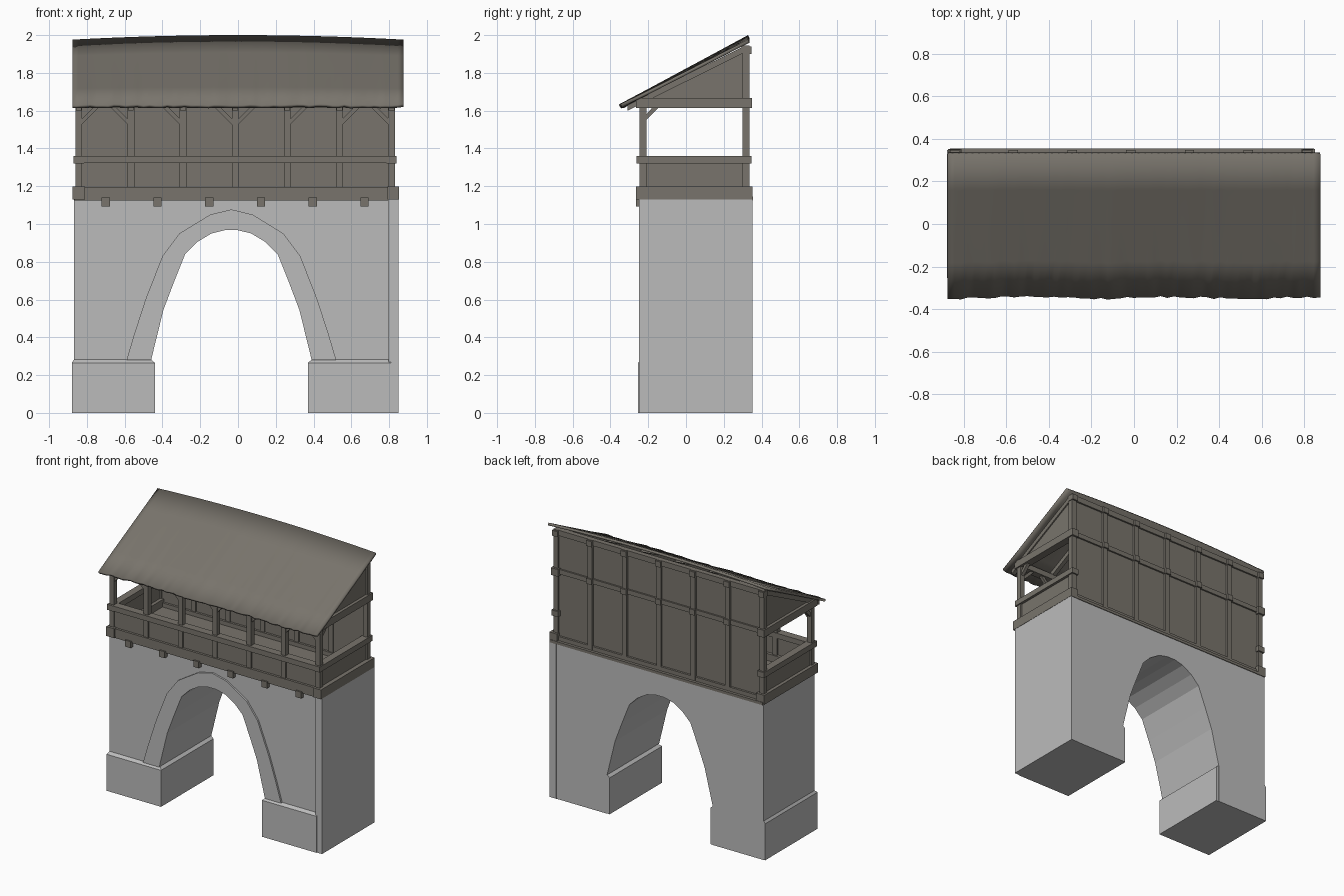
import bpy, bmesh, math, random
from mathutils import Vector

if "Cube" in bpy.data.objects:
    bpy.data.objects.remove(bpy.data.objects["Cube"])
random.seed(4)


def mat(name, c):
    m = bpy.data.materials.new(name)
    m.diffuse_color = (*c, 1)
    m.use_nodes = True
    m.node_tree.nodes["Principled BSDF"].inputs["Base Color"].default_value = m.diffuse_color
    return m


STONE = mat("pale stone", (0.50, 0.50, 0.50))
WOOD = mat("weathered timber", (0.19, 0.175, 0.15))


def finish(name, bm, m):
    bmesh.ops.recalc_face_normals(bm, faces=bm.faces)
    me = bpy.data.meshes.new(name)
    bm.to_mesh(me)
    bm.free()
    me.materials.append(m)
    ob = bpy.data.objects.new(name, me)
    bpy.context.collection.objects.link(ob)
    return ob


def prism(name, pts, axis, a, b, m):
    """Extrude a profile: axis 'y' takes (x, z) points, axis 'x' takes (y, z)."""
    bm = bmesh.new()
    put = (lambda p, t: (p[0], t, p[1])) if axis == 'y' else (lambda p, t: (t, p[0], p[1]))
    f = bm.faces.new([bm.verts.new(put(p, a)) for p in pts])
    r = bmesh.ops.extrude_face_region(bm, geom=[f])
    vs = [g for g in r['geom'] if isinstance(g, bmesh.types.BMVert)]
    bmesh.ops.translate(bm, verts=vs, vec=(0, b - a, 0) if axis == 'y' else (b - a, 0, 0))
    bmesh.ops.triangulate(bm, faces=[f for f in bm.faces if len(f.verts) > 4])
    return finish(name, bm, m)


def box(name, x0, x1, y0, y1, z0, z1, m=WOOD):
    return prism(name, [(x0, z0), (x1, z0), (x1, z1), (x0, z1)], 'y', y0, y1, m)


# ---- stone arch, mirrored about its own centre line
CX = -0.035
inner = [(0.425, 0.28), (0.36, 0.545), (0.305, 0.69), (0.245, 0.84),
         (0.18, 0.905), (0.105, 0.95), (0.035, 0.967)]
outer = [(0.555, 0.28), (0.515, 0.415), (0.455, 0.6), (0.365, 0.83),
         (0.275, 0.95), (0.112, 1.05), (0.0, 1.077)]


def full(half):
    right = [(CX + x, z) for x, z in half]
    left = [(CX - x, z) for x, z in reversed(half) if x > 0]
    return right + left


arch = full(inner)
prism("arch_wall", [(-0.868, 0), (-0.868, 1.13), (0.82, 1.13), (0.82, 0), (CX + 0.425, 0)]
      + arch + [(CX - 0.425, 0)], 'y', -0.235, 0.35, STONE)
prism("arch_band", full(outer) + arch[::-1], 'y', -0.248, -0.2, STONE)
box("corner_pier", 0.797, 0.85, -0.25, 0.352, 0, 1.13, STONE)

# plinths with a chamfered top on the exposed sides
for name, x0, x1, i0, i1 in (("left_plinth", -0.88, -0.44, 0.012, 0.02),
                             ("right_plinth", 0.37, 0.81, 0.02, 0)):
    box(name, x0, x1, -0.255, 0.348, 0, 0.265, STONE)
    cap = prism(name + "_chamfer", [(x0, 0.265), (x1, 0.265), (x1 - i1, 0.282), (x0 + i0, 0.282)],
                'y', -0.255, 0.348, STONE)
    for v in cap.data.vertices:
        if v.co.z > 0.27 and v.co.y < 0:
            v.co.y += 0.02

# ---- timber floor
XL, XR = -0.875, 0.852
posts = [-0.843 + 0.276 * i for i in range(7)]
box("floor_boards", XL + 0.01, XR - 0.005, -0.25, 0.355, 1.125, 1.145)
for i in range(6):
    x = -0.70 + 0.274 * i
    box("joist_end", x - 0.022, x + 0.022, -0.265, -0.2, 1.093, 1.14)
box("front_sill", XL + 0.01, XR - 0.01, -0.255, -0.2, 1.138, 1.195)
box("back_sill", XL + 0.02, XR - 0.02, 0.29, 0.335, 1.14, 1.175)
for x0, x1 in ((XL, -0.81), (0.792, XR)):
    box("side_sill", x0, x1, -0.265, 0.352, 1.13, 1.198)

# ---- front posts, parapet panels, back wall battens
for i, x in enumerate(posts):
    w = 0.018
    box("front_post", x - w, x + w, -0.247, -0.21, 1.19, 1.64)
    box("back_post", x - w, x + w, 0.298, 0.336, 1.15, 1.945)
    for z in (1.645, 1.92):
        box("back_peg_block", x - 0.022, x + 0.022, 0.30, 0.347, z - 0.02, z + 0.02)
    # knee braces under the front plate
    for s in ((1,) if i == 0 else (-1,) if i in (1, 2, 6) else (-1, 1) if i == 3 else (1,)):
        p = [(x + s * a, z) for a, z in ((0.015, 1.525), (0.015, 1.555), (0.08, 1.62), (0.11, 1.62))]
        prism("knee_brace", p, 'y', -0.24, -0.218, WOOD)
    # rafter under the roof
    prism("rafter", [(-0.31, 1.60), (0.315, 1.91), (0.315, 1.945), (-0.31, 1.635)],
          'x', x - 0.015, x + 0.015, WOOD)
box("front_parapet", XL + 0.03, XR - 0.03, -0.238, -0.222, 1.19, 1.33)
box("front_handrail", -0.865, 0.84, -0.262, -0.205, 1.322, 1.36)
box("front_plate", XL + 0.02, XR - 0.02, -0.255, -0.205, 1.615, 1.655)
box("back_panel", XL + 0.03, XR - 0.03, 0.306, 0.32, 1.15, 1.94)
box("back_middle_rail", XL + 0.02, XR - 0.02, 0.30, 0.332, 1.628, 1.662)
box("back_top_rail", XL + 0.02, XR - 0.02, 0.295, 0.332, 1.905, 1.945)

# ---- open sides: parapet, rails, brace and gable
for x, s in ((posts[0], -1), (posts[-1], 1)):
    box("side_parapet", x - 0.008, x + 0.008, -0.23, 0.31, 1.19, 1.33)
    box("side_handrail", x - 0.027, x + 0.027, -0.262, 0.347, 1.32, 1.36)
    box("side_plate", x - 0.028, x + 0.028, -0.265, 0.35, 1.615, 1.668)
    prism("side_brace", [(-0.215, 1.545), (-0.215, 1.575), (-0.175, 1.62), (-0.14, 1.62)],
          'x', x - 0.012, x + 0.012, WOOD)
    prism("gable_panel", [(-0.23, 1.66), (0.31, 1.66), (0.31, 1.94)],
          'x', x - 0.006, x + 0.006, WOOD)

# ---- roof: bowed ridge and a ragged eave
bm = bmesh.new()
N, R = 56, 4
rows = []
for i in range(N + 1):
    x = -0.876 + 1.752 * i / N
    eave = -0.348 + random.uniform(-0.004, 0.006) + 0.004 * math.sin(9 * x)
    lift = random.uniform(-0.004, 0.004)
    top = 2.0 - 0.024 * (x / 0.876) ** 2
    col = []
    for j in range(R + 1):
        t = j / R
        drop = lift * max(0, 1 - 4 * t)
        col.append(bm.verts.new((x, eave + (0.328 - eave) * t, 1.632 + drop + (top - 1.632) * t)))
    rows.append(col)
for a, b in zip(rows, rows[1:]):
    for j in range(R):
        bm.faces.new((a[j], b[j], b[j + 1], a[j + 1]))
roof = finish("roof", bm, WOOD)
if roof.data.polygons[0].normal.z < 0:
    roof.data.flip_normals()
sol = roof.modifiers.new("thickness", 'SOLIDIFY')
sol.thickness = 0.018
sol.offset = -1
bpy.context.view_layer.objects.active = roof
roof.select_set(True)
bpy.ops.object.shade_smooth_by_angle(angle=math.radians(30))
